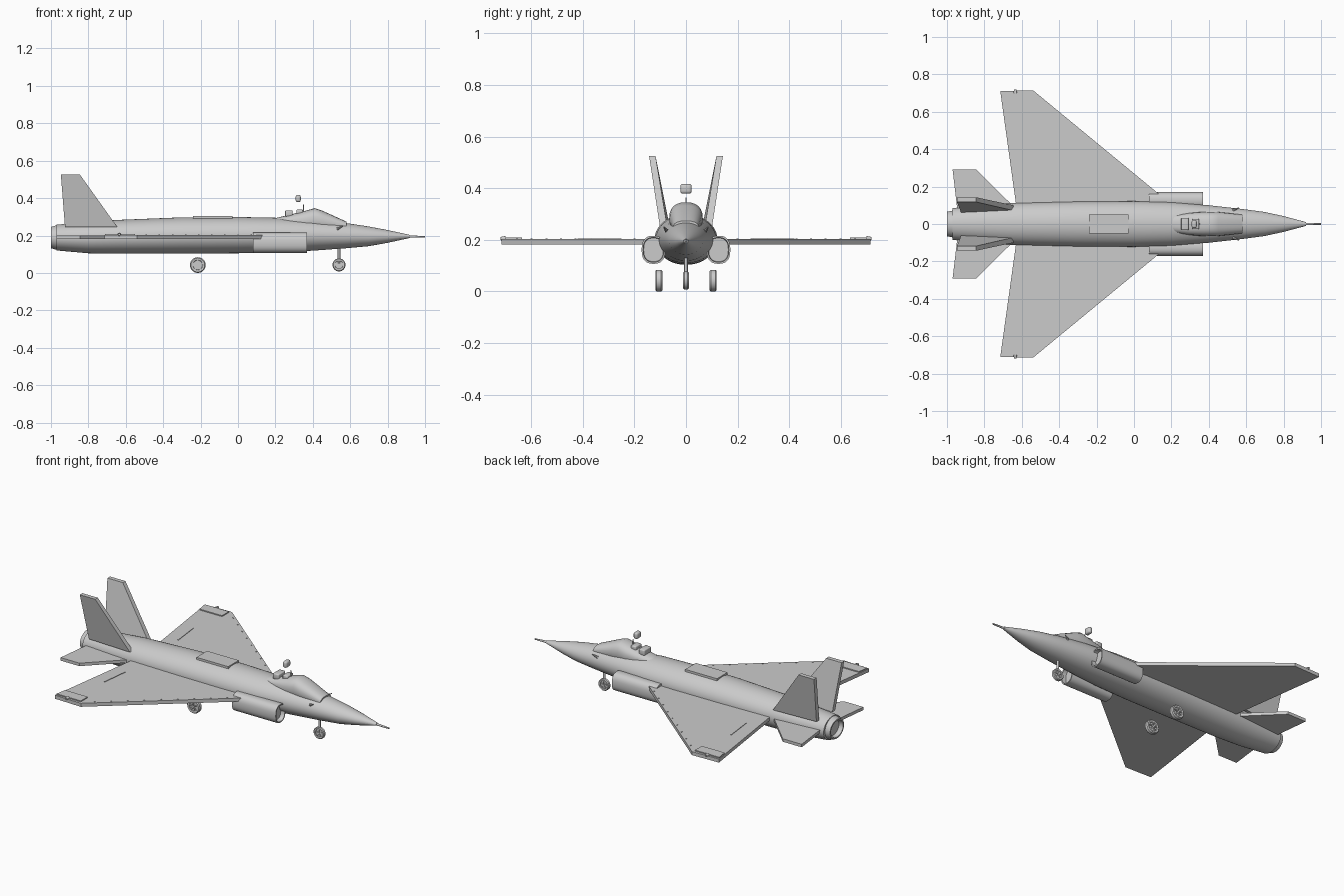
import bpy, bmesh, math
from mathutils import Vector, Matrix

if "Cube" in bpy.data.objects:
    bpy.data.objects.remove(bpy.data.objects["Cube"])


def finish(name, bm, smooth=True):
    bmesh.ops.recalc_face_normals(bm, faces=bm.faces)
    me = bpy.data.meshes.new(name)
    bm.to_mesh(me)
    bm.free()
    ob = bpy.data.objects.new(name, me)
    bpy.context.collection.objects.link(ob)
    bpy.ops.object.select_all(action='DESELECT')
    ob.select_set(True)
    bpy.context.view_layer.objects.active = ob
    if smooth:
        bpy.ops.object.shade_smooth_by_angle(angle=math.radians(35))
    return ob


def loft(name, sections, n=32, p=2.0, yc=0.0):
    """Sections along x: (x, bottom z, top z, half width); p = superellipse power."""
    bm = bmesh.new()
    rings = []
    for x, z0, z1, hw in sections:
        ring = []
        for i in range(n):
            a = 2 * math.pi * i / n
            c, s = math.cos(a), math.sin(a)
            y = hw * math.copysign(abs(c) ** (2 / p), c)
            z = (z0 + z1) / 2 + (z1 - z0) / 2 * math.copysign(abs(s) ** (2 / p), s)
            ring.append(bm.verts.new((x, yc + y, z)))
        rings.append(ring)
    for a, b in zip(rings, rings[1:]):
        for i in range(n):
            bm.faces.new((a[i], a[(i + 1) % n], b[(i + 1) % n], b[i]))
    bm.faces.new(rings[0])
    bm.faces.new(rings[-1])
    return finish(name, bm)


def slab(name, lower, upper):
    """Solid between two matching outlines of 3D points."""
    bm = bmesh.new()
    a = [bm.verts.new(v) for v in lower]
    b = [bm.verts.new(v) for v in upper]
    n = len(a)
    bm.faces.new(a)
    bm.faces.new(b)
    for i in range(n):
        bm.faces.new((a[i], a[(i + 1) % n], b[(i + 1) % n], b[i]))
    return finish(name, bm, False)


def plate(name, pts, z0, z1, s=1):
    return slab(name, [(x, s * y, z0) for x, y in pts], [(x, s * y, z1) for x, y in pts])


def box(name, c, size, bevel=0.0):
    bm = bmesh.new()
    bmesh.ops.create_cube(bm, size=1, matrix=Matrix.Translation(c) @ Matrix.Diagonal((*size, 1)))
    if bevel:
        bmesh.ops.bevel(bm, geom=bm.edges[:], offset=bevel, segments=3, profile=0.5, affect='EDGES')
    return finish(name, bm, bool(bevel))


def rod(name, a, b, r0, r1, n=12):
    a, b = Vector(a), Vector(b)
    d = b - a
    m = Matrix.Translation((a + b) / 2) @ d.to_track_quat('Z', 'Y').to_matrix().to_4x4()
    bm = bmesh.new()
    bmesh.ops.create_cone(bm, cap_ends=True, segments=n, radius1=r0, radius2=r1,
                          depth=d.length, matrix=m)
    return finish(name, bm)


def wheel(name, c, r, w):
    # lathed tyre with recessed hub and five spokes
    prof = [(0.0, -.5), (.6, -.5), (.64, -.9), (.88, -1), (1, -.6),
            (1, .6), (.88, 1), (.64, .9), (.6, .5), (0.0, .5)]
    bm = bmesh.new()
    vs = [bm.verts.new((c[0] + r * q, c[1] + w * t, c[2])) for q, t in prof]
    es = [bm.edges.new(e) for e in zip(vs, vs[1:])]
    bmesh.ops.spin(bm, geom=vs + es, cent=c, axis=(0, 1, 0), angle=2 * math.pi, steps=28)
    bmesh.ops.remove_doubles(bm, verts=bm.verts, dist=1e-5)
    finish(name, bm)
    for k in range(5):
        a = 2 * math.pi * k / 5 + math.pi / 2
        bm = bmesh.new()
        m = (Matrix.Translation(c) @ Matrix.Rotation(-a, 4, 'Y')
             @ Matrix.Translation((r * .33, 0, 0)) @ Matrix.Diagonal((r * .66, w * 1.9, r * .16, 1)))
        bmesh.ops.create_cube(bm, size=1, matrix=m)
        finish(name + "_spoke", bm, False)


# fuselage, nose cone and probe
loft("fuselage", [(-.97, .12, .258, .085), (-.8, .105, .272, .1), (-.65, .103, .283, .112),
                  (-.3, .103, .297, .12), (0, .105, .299, .122), (.2, .11, .295, .117),
                  (.4, .119, .284, .1), (.58, .132, .266, .08), (.7, .143, .248, .064),
                  (.8, .161, .229, .042), (.92, .187, .203, .01)], 40)
rod("nose_probe", (.91, 0, .195), (1, 0, .192), .007, .004)

# exhaust nozzle with recessed core
loft("nozzle", [(-.96, .12, .258, .075), (-.975, .125, .253, .07), (-1, .132, .246, .066),
                (-1, .14, .238, .058), (-.975, .145, .233, .053)], 32)

# canopy
loft("canopy", [(.2, .24, .293, .045), (.3, .23, .317, .059), (.36, .22, .332, .064),
                (.41, .22, .346, .065), (.45, .22, .333, .064), (.58, .22, .274, .05)], 24, 2.4)
box("rear_seat", (.272, 0, .318), (.04, .066, .034), .006)
box("front_seat", (.33, 0, .324), (.035, .056, .03), .006)
box("headrest", (.322, 0, .398), (.027, .044, .038), .01)
rod("canopy_mast", (.35, 0, .3), (.35, 0, .365), .003, .002, 8)

# dorsal access panel
box("dorsal_panel", (-.135, 0, .298), (.21, .1, .013))

for s, side in ((1, "left"), (-1, "right")):
    # main wing, tip panel, hinge strip and light
    plate(side + "_wing", [(.2, .1), (.14, .155), (-.54, .715), (-.715, .71), (-.63, .1)], .182, .203, s)
    plate(side + "_tip_panel", [(-.55, .635), (-.55, .7), (-.71, .7), (-.70, .635)], .2, .209, s)
    plate(side + "_flap_hinge", [(-.57, .25), (-.59, .42), (-.594, .42), (-.574, .25)], .2, .206, s)
    rod(side + "_wing_light", (-.635, s * .70, .205), (-.635, s * .72, .205), .01, .006)
    # row of leading edge fasteners
    for k in range(9):
        t = k / 8
        rod(side + "_fastener", (.07 - .56 * t, s * (.2 + .455 * t), .2),
            (.07 - .56 * t, s * (.2 + .455 * t), .206), .004, .004, 8)
    # tailplane
    plate(side + "_tailplane", [(-.63, .08), (-.845, .292), (-.97, .292), (-.945, .08)], .182, .2, s)
    # canted fin
    base = [(-.645, .072), (-.645, .1), (-.925, .088), (-.925, .062)]
    tip = [(-.845, .118), (-.845, .143), (-.947, .143), (-.947, .118)]
    slab(side + "_fin", [(x, s * y, .245) for x, y in base], [(x, s * y, .525) for x, y in tip])
    # air intake, hollow at the front
    loft(side + "_intake", [(.08, .107, .216, .046), (.37, .107, .216, .046),
                            (.37, .114, .209, .04), (.345, .116, .207, .038)], 28, 2.5, s * .126)
    # nose sensor and main wheel
    rod(side + "_sensor", (.53, s * .075, .235), (.56, s * .086, .25), .008, .002, 8)
    wheel(side + "_main_wheel", (-.215, s * .105, .042), .042, .014)

# nose gear
wheel("nose_wheel", (.54, 0, .043), .035, .011)
rod("nose_strut", (.54, 0, .05), (.54, 0, .15), .007, .007)
